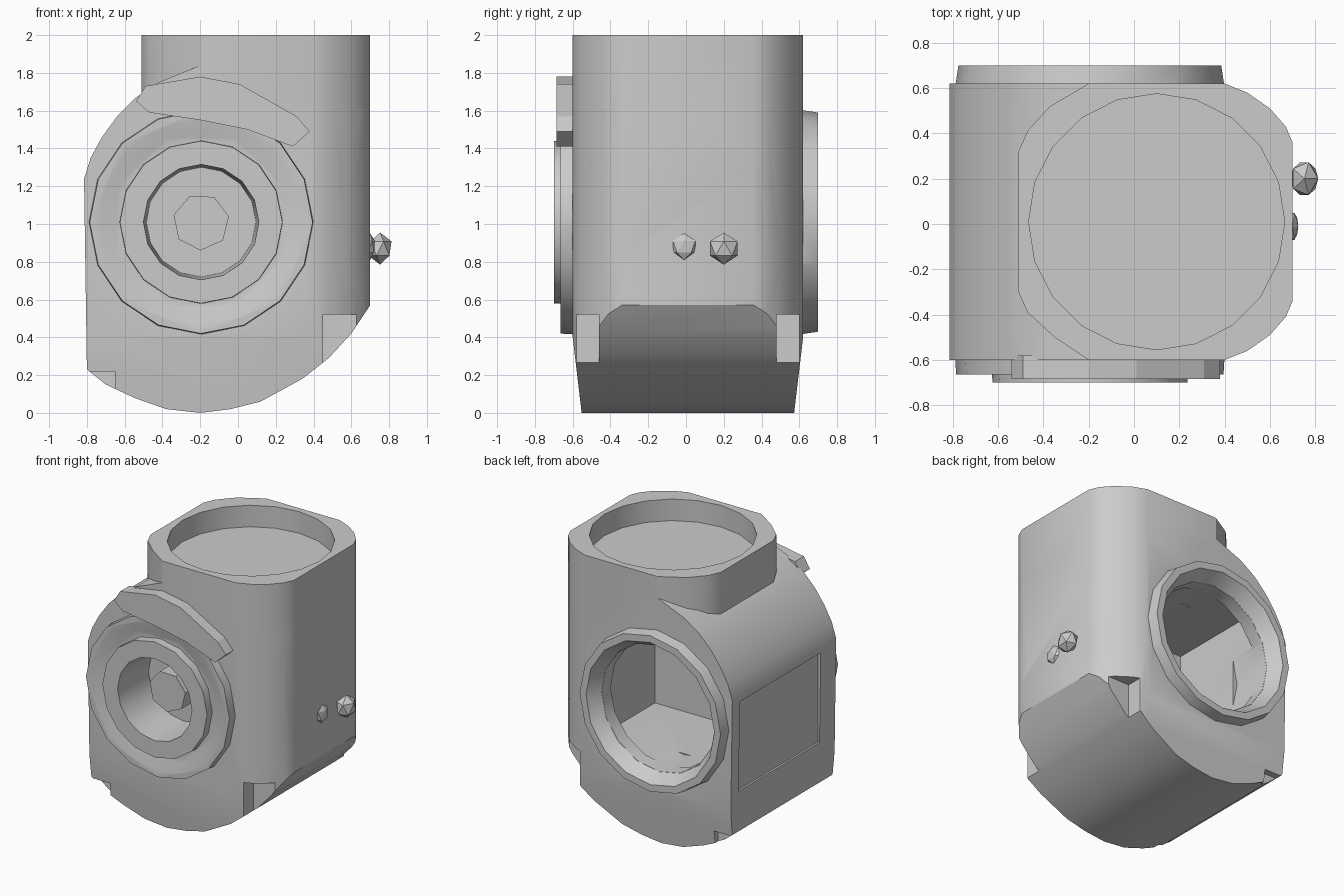
import bpy, bmesh, math
from mathutils import Matrix

if "Cube" in bpy.data.objects:
    bpy.data.objects.remove(bpy.data.objects["Cube"], do_unlink=True)

grey = bpy.data.materials.new("plain grey")
grey.use_nodes = True
colour = (0.6, 0.6, 0.6, 1)
grey.diffuse_color = colour
grey.node_tree.nodes["Principled BSDF"].inputs["Base Color"].default_value = colour

AXLE = (-0.195, 1.01)  # x, z of the round ports


def finish(bm, name):
    bmesh.ops.recalc_face_normals(bm, faces=bm.faces)
    mesh = bpy.data.meshes.new(name)
    bm.to_mesh(mesh)
    bm.free()
    mesh.materials.append(grey)
    obj = bpy.data.objects.new(name, mesh)
    bpy.context.collection.objects.link(obj)
    return obj


def prism(name, points, axis, lo, hi):
    """Extrude a 2D outline along one axis."""
    def place(a, b, t):
        return {"x": (t, a, b), "y": (a, t, b), "z": (a, b, t)}[axis]
    bm = bmesh.new()
    face = bm.faces.new([bm.verts.new(place(a, b, lo)) for a, b in points])
    new = bmesh.ops.extrude_face_region(bm, geom=[face])["geom"]
    verts = [v for v in new if isinstance(v, bmesh.types.BMVert)]
    bmesh.ops.translate(bm, verts=verts, vec=place(0, 0, hi - lo))
    return finish(bm, name)


def box(name, lo, hi):
    return prism(name, [(lo[0], lo[1]), (hi[0], lo[1]), (hi[0], hi[1]), (lo[0], hi[1])],
                 "z", lo[2], hi[2])


def ring_points(centre, r, n, turn=0.0):
    return [(centre[0] + r * math.cos(turn + math.tau * i / n),
             centre[1] + r * math.sin(turn + math.tau * i / n)) for i in range(n)]


def frustum(name, r_lo, r_hi, lo, hi, n=16):
    """Tapered disc around the axle, running along y."""
    bm = bmesh.new()
    turn = Matrix.Rotation(-math.pi / 2, 4, "X")
    mid = Matrix.Translation((AXLE[0], (lo + hi) / 2, AXLE[1]))
    bmesh.ops.create_cone(bm, cap_ends=True, segments=n, radius1=r_lo,
                          radius2=r_hi, depth=hi - lo, matrix=mid @ turn)
    return finish(bm, name)


def combine(target, other, operation):
    mod = target.modifiers.new("shape", "BOOLEAN")
    mod.operation, mod.object, mod.solver = operation, other, "EXACT"
    bpy.context.view_layer.objects.active = target
    bpy.ops.object.modifier_apply(modifier=mod.name)
    bpy.data.objects.remove(other, do_unlink=True)


# Drum: side outline trimmed by the plan and by the tapered underside
body = prism("housing", [
    (-0.8, 0.23), (-0.7, 0.15), (-0.55, 0.08), (-0.38, 0.02), (-0.2, 0.0),
    (-0.04, 0.02), (0.12, 0.06), (0.34, 0.18), (0.48, 0.29), (0.6, 0.42), (0.7, 0.57),
    (0.7, 1.6), (-0.2, 1.84), (-0.42, 1.75), (-0.54, 1.67), (-0.64, 1.57), (-0.72, 1.46),
    (-0.78, 1.35), (-0.815, 1.24)], "y", -0.8, 0.8)
right_edge = [(0.4, -0.6), (0.5, -0.56), (0.6, -0.49), (0.67, -0.41), (0.7, -0.34),
              (0.7, 0.36), (0.67, 0.43), (0.6, 0.51), (0.5, 0.58), (0.4, 0.62)]
combine(body, prism("plan", [(-0.9, -0.6)] + right_edge + [(-0.9, 0.62)], "z", -0.1, 2.1),
        "INTERSECT")
combine(body, prism("taper", [(-0.55, -0.02), (0.57, -0.02), (0.62, 0.4), (0.62, 2.2),
                              (-0.6, 2.2), (-0.6, 0.4)], "x", -1, 1), "INTERSECT")

# Upright column with rounded corners
left_edge = [(-0.2, 0.62), (-0.37, 0.52), (-0.47, 0.41), (-0.51, 0.32),
             (-0.51, -0.3), (-0.47, -0.39), (-0.35, -0.5), (-0.2, -0.6)]
combine(body, prism("column", right_edge + left_edge, "z", 0.8, 2.0), "UNION")

# Raised port collars, front and back
combine(body, frustum("front_collar", 0.59, 0.6, -0.665, -0.5), "UNION")
combine(body, frustum("front_dish", 0.58, 0.48, -0.68, -0.64), "DIFFERENCE")
combine(body, frustum("front_hub", 0.43, 0.435, -0.7, -0.55), "UNION")
combine(body, frustum("front_bore", 0.31, 0.29, -0.8, -0.36), "DIFFERENCE")
combine(body, frustum("back_collar", 0.61, 0.58, 0.5, 0.7), "UNION")
combine(body, frustum("back_lip", 0.47, 0.54, 0.6, 0.72), "DIFFERENCE")
combine(body, frustum("back_bore", 0.46, 0.47, 0.3, 0.65), "DIFFERENCE")

# Inner chamber, top socket and side panel recess
combine(body, box("chamber", (-0.62, -0.25, 0.56), (0.43, 0.5, 1.46)), "DIFFERENCE")
combine(body, prism("socket", ring_points((0.1, 0.01), 0.565, 20), "z", 1.84, 2.1),
        "DIFFERENCE")
combine(body, box("panel", (-0.9, -0.42, 0.53), (-0.79, 0.53, 1.2)), "DIFFERENCE")

# Screw notches at the lower corners
for side, face in ((-1, -0.6), (1, 0.62)):
    y = sorted((face - side * 0.14, face + side * 0.1))
    combine(body, box("notch", (0.45, y[0], 0.1), (0.8, y[1], 0.52)), "DIFFERENCE")
    y = sorted((face - side * 0.07, face + side * 0.1))
    combine(body, box("small_notch", (-0.9, y[0], 0.05), (-0.65, y[1], 0.22)), "DIFFERENCE")

# Spindle end inside the front bore
prism("spindle", ring_points(AXLE, 0.15, 7, 0.2), "y", -0.55, -0.34)

# Curved cover above the front port
prism("port_cover", [
    (-0.54, 1.65), (-0.49, 1.73), (-0.2, 1.78), (0.01, 1.74), (0.31, 1.57),
    (0.38, 1.49), (0.29, 1.41), (0.05, 1.5), (-0.2, 1.55), (-0.47, 1.59)],
    "y", -0.685, -0.58)

# Small faceted studs on the side
for name, radius, reach, place in (("side_stud", 0.085, 0.8, (0.752, 0.2, 0.87)),
                                   ("low_stud", 0.07, 0.4, (0.7, -0.01, 0.88))):
    bm = bmesh.new()
    bmesh.ops.create_icosphere(bm, subdivisions=1, radius=radius,
                               matrix=Matrix.Translation(place)
                               @ Matrix.Diagonal((reach, 1, 1, 1)))
    finish(bm, name)

# Smooth the rounded surfaces, keep the edges crisp
bpy.ops.object.select_all(action="DESELECT")
body.select_set(True)
bpy.context.view_layer.objects.active = body
bpy.ops.object.shade_smooth_by_angle(angle=math.radians(28))
